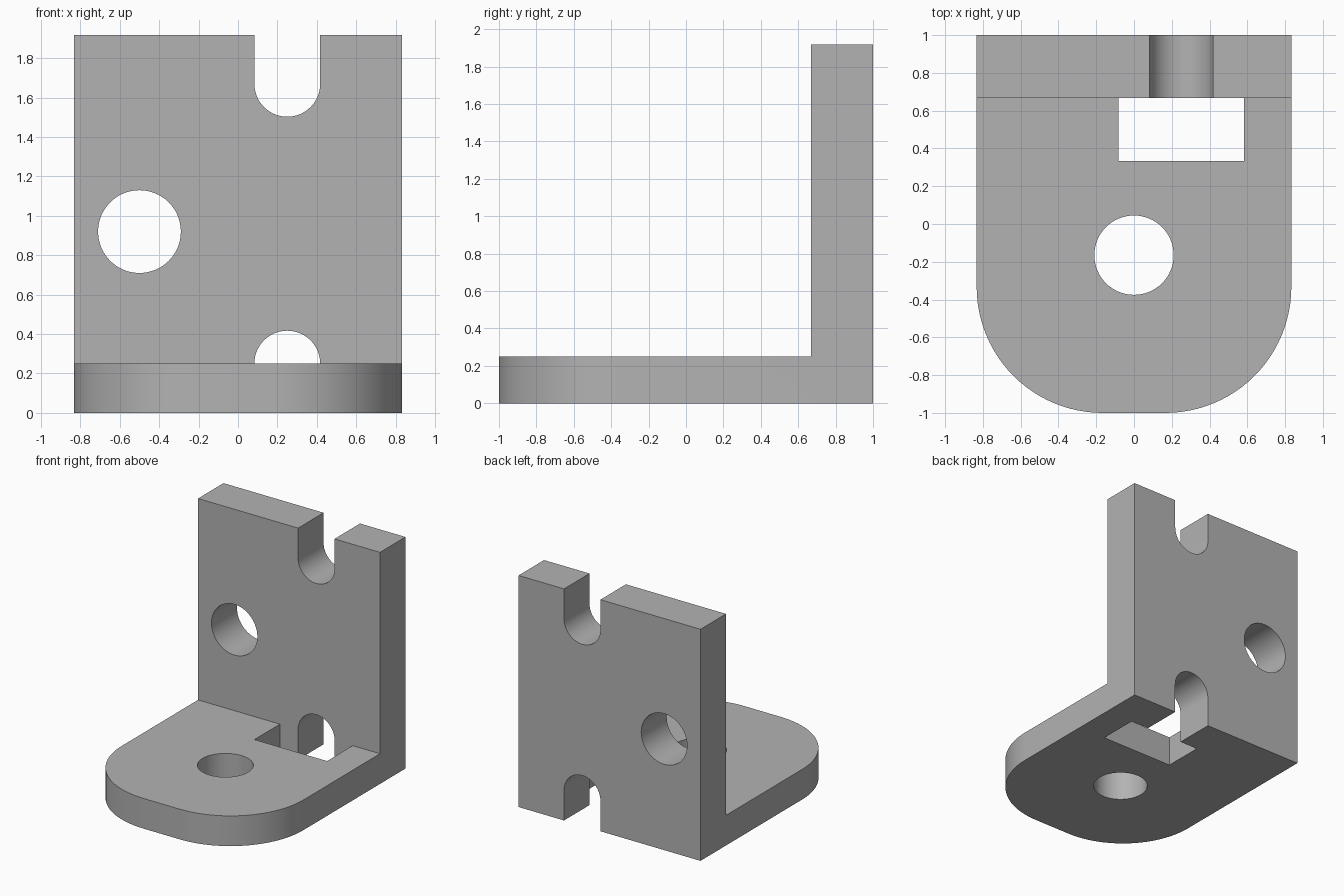
import bpy, bmesh, math
from mathutils import Vector

cube = bpy.data.objects.get("Cube")
if cube:
    bpy.data.objects.remove(cube, do_unlink=True)

# Main dimensions
HALF_W, BASE_T, WALL_Y, HEIGHT = 0.833, 0.25, 0.667, 1.917
CORNER_R, HOLE_R, SLOT_R, SLOT_X = 0.667, 0.21, 0.167, 0.25

grey = bpy.data.materials.new("plain grey")
grey.use_nodes = True
colour = (0.45, 0.45, 0.45, 1)
grey.diffuse_color = colour
grey.node_tree.nodes["Principled BSDF"].inputs["Base Color"].default_value = colour


def extruded(name, points, direction, round_edges=None):
    """Solid made by sweeping a closed outline along a vector."""
    bm = bmesh.new()
    face = bm.faces.new([bm.verts.new(p) for p in points])
    swept = bmesh.ops.extrude_face_region(bm, geom=[face])["geom"]
    verts = [v for v in swept if isinstance(v, bmesh.types.BMVert)]
    bmesh.ops.translate(bm, verts=verts, vec=direction)
    if round_edges:
        edges = [e for e in bm.edges if round_edges(e)]
        bmesh.ops.bevel(bm, geom=edges, offset=CORNER_R, segments=24,
                        profile=0.5, affect='EDGES')
    bmesh.ops.recalc_face_normals(bm, faces=bm.faces)
    mesh = bpy.data.meshes.new(name)
    bm.to_mesh(mesh)
    bm.free()
    mesh.materials.append(grey)
    obj = bpy.data.objects.new(name, mesh)
    bpy.context.collection.objects.link(obj)
    return obj


def arc(cx, cy, r, start, end, steps):
    angles = [start + (end - start) * i / steps for i in range(steps + 1)]
    return [(cx + r * math.cos(a), cy + r * math.sin(a)) for a in angles]


def wall_cutter(name, outline):
    return extruded(name, [(x, WALL_Y - 0.1, z) for x, z in outline], Vector((0, 0.6, 0)))


def base_cutter(name, outline):
    return extruded(name, [(x, y, -0.1) for x, y in outline], Vector((0, 0, 0.5)))


# L-shaped body with two rounded front corners
profile = [(-1, 0), (1, 0), (1, HEIGHT), (WALL_Y, HEIGHT), (WALL_Y, BASE_T), (-1, BASE_T)]
bracket = extruded("angle_bracket", [(-HALF_W, y, z) for y, z in profile],
                   Vector((2 * HALF_W, 0, 0)),
                   lambda e: all(v.co.y < -0.9 for v in e.verts)
                   and abs(e.verts[0].co.z - e.verts[1].co.z) > 0.1)

# Holes, round-ended slots and the rectangular window
full = arc(-0.5, 0.92, HOLE_R, 0, math.tau, 64)[:-1]
left, right = SLOT_X - SLOT_R, SLOT_X + SLOT_R
top_slot = arc(SLOT_X, 1.67, SLOT_R, math.pi, math.tau, 32) + [(right, 2.1), (left, 2.1)]
low_slot = arc(SLOT_X, 0.25, SLOT_R, 0, math.pi, 32) + [(left, -0.1), (right, -0.1)]
window = [(-0.083, 0.333), (0.583, 0.333), (0.583, WALL_Y), (-0.083, WALL_Y)]
cutters = [
    wall_cutter("wall_hole_cutter", full),
    wall_cutter("top_slot_cutter", top_slot),
    base_cutter("window_cutter", window),
    wall_cutter("low_slot_cutter", low_slot),
    base_cutter("base_hole_cutter", arc(0, -0.165, HOLE_R, 0, math.tau, 64)[:-1]),
]
# Keep the window from reaching up into the wall
for v in cutters[2].data.vertices:
    v.co.z = min(v.co.z, BASE_T + 0.05)

for cutter in cutters:
    cutter.hide_render = True
    cut = bracket.modifiers.new(cutter.name, 'BOOLEAN')
    cut.operation, cut.solver, cut.object = 'DIFFERENCE', 'EXACT', cutter

# Bake the cuts and drop the cutters
bpy.context.view_layer.update()
evaluated = bracket.evaluated_get(bpy.context.evaluated_depsgraph_get())
baked = bpy.data.meshes.new_from_object(evaluated)
bracket.modifiers.clear()
bracket.data = baked
for cutter in cutters:
    bpy.data.objects.remove(cutter, do_unlink=True)

bpy.ops.object.select_all(action='DESELECT')
bracket.select_set(True)
bpy.context.view_layer.objects.active = bracket
bpy.ops.object.shade_smooth_by_angle(angle=math.radians(30))
